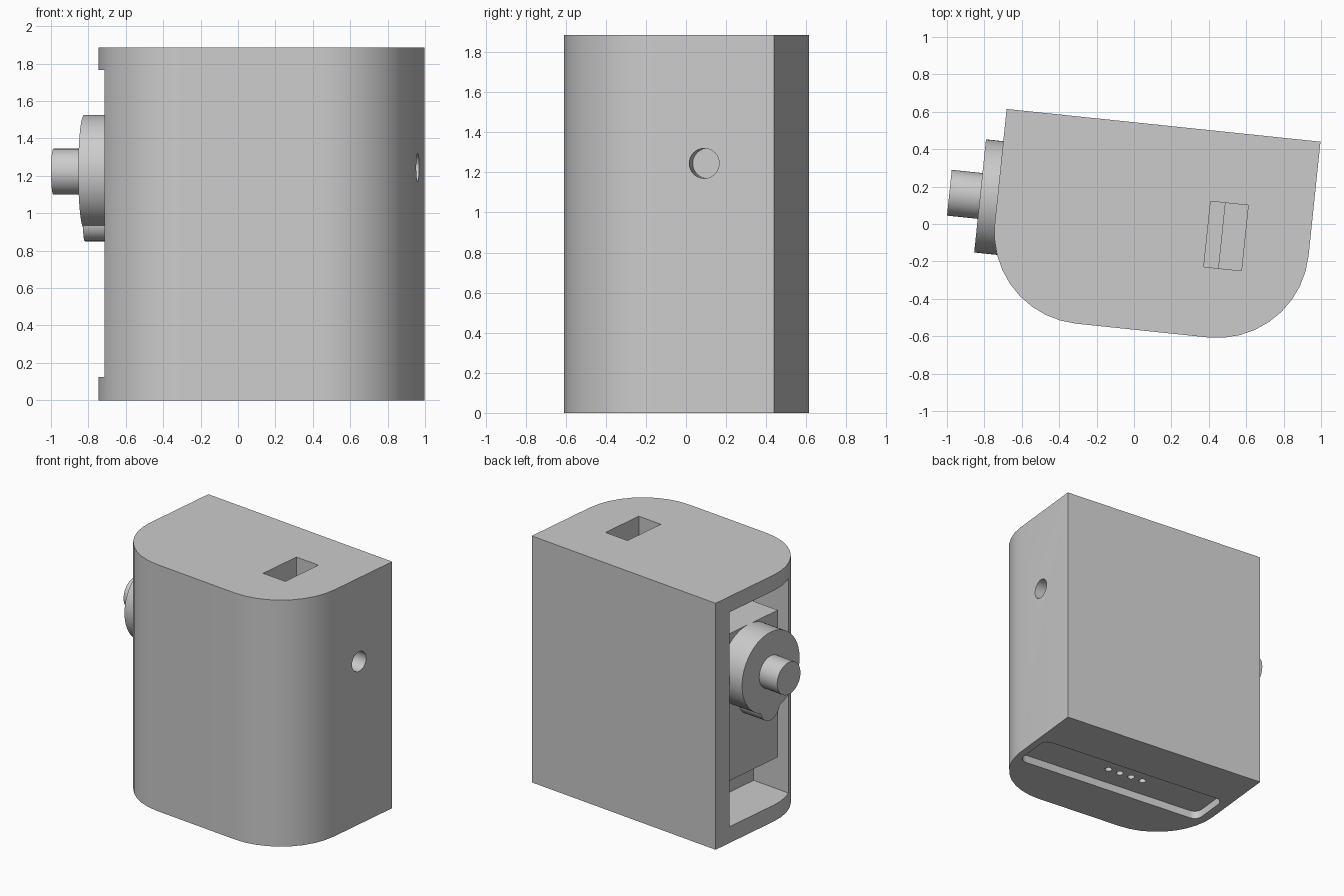
import bpy, bmesh, math
from mathutils import Matrix, Vector

if "Cube" in bpy.data.objects:
    bpy.data.objects.remove(bpy.data.objects["Cube"], do_unlink=True)

TURN = math.radians(-5.95)   # whole model is turned slightly about z
HEIGHT = 1.885
LEFT, RIGHT, FRONT, BACK = -0.741, 0.946, -0.562, 0.541

grey = bpy.data.materials.new("plain grey")
grey.use_nodes = True
grey.diffuse_color = (0.6, 0.6, 0.6, 1)
grey.node_tree.nodes["Principled BSDF"].inputs["Base Color"].default_value = (0.6, 0.6, 0.6, 1)


def make(name, bm):
    bmesh.ops.recalc_face_normals(bm, faces=bm.faces)
    mesh = bpy.data.meshes.new(name)
    bm.to_mesh(mesh)
    bm.free()
    mesh.materials.append(grey)
    obj = bpy.data.objects.new(name, mesh)
    bpy.context.collection.objects.link(obj)
    return obj


def prism(name, outline, z0, z1):
    bm = bmesh.new()
    face = bm.faces.new([bm.verts.new((x, y, z0)) for x, y in outline])
    top = bmesh.ops.extrude_face_region(bm, geom=[face])["geom"]
    bmesh.ops.translate(bm, vec=(0, 0, z1 - z0),
                        verts=[g for g in top if isinstance(g, bmesh.types.BMVert)])
    return make(name, bm)


def rounded(x0, x1, y0, y1, radii, steps):
    """Rectangle outline; radii run front left, front right, back right, back left."""
    corners = [(x0, y0, 1, 1), (x1, y0, -1, 1), (x1, y1, -1, -1), (x0, y1, 1, -1)]
    points = []
    for i, ((x, y, sx, sy), r) in enumerate(zip(corners, radii)):
        if r == 0:
            points.append((x, y))
            continue
        for k in range(steps + 1):
            a = math.pi + (i + k / steps) * math.pi / 2
            points.append((x + sx * r + r * math.cos(a), y + sy * r + r * math.sin(a)))
    return points


def box(name, x0, x1, y0, y1, z0, z1):
    return prism(name, rounded(x0, x1, y0, y1, (0, 0, 0, 0), 1), z0, z1)


def rod(name, start, end, radius, sides=48):
    start, end = Vector(start), Vector(end)
    axis = end - start
    bm = bmesh.new()
    bmesh.ops.create_cone(bm, cap_ends=True, segments=sides, radius1=radius,
                          radius2=radius, depth=axis.length)
    spin = axis.to_track_quat('Z', 'Y').to_matrix().to_4x4()
    bm.transform(Matrix.Translation((start + end) / 2) @ spin)
    return make(name, bm)


def activate(obj):
    bpy.ops.object.select_all(action='DESELECT')
    obj.select_set(True)
    bpy.context.view_layer.objects.active = obj


def combine(obj, other, operation):
    activate(obj)
    mod = obj.modifiers.new("bool", 'BOOLEAN')
    mod.operation, mod.solver, mod.object = operation, 'EXACT', other
    bpy.ops.object.modifier_apply(modifier=mod.name)
    bpy.data.objects.remove(other, do_unlink=True)


# Housing with two large rounded front corners
housing = prism("housing", rounded(LEFT, RIGHT, FRONT, BACK, (0.49, 0.49, 0, 0), 9), 0, HEIGHT)

# Motor bay, top slot with a step, side hole and shallow bottom recess
cutters = [
    box("motor_bay", -0.9, -0.37, -0.29, 0.393, 0.125, 1.765),
    box("slot_deep", 0.475, 0.597, -0.189, 0.163, 0.25, 2),
    box("slot_step", 0.395, 0.5, -0.189, 0.163, 0.6, 2.05),
    rod("side_hole", (0.78, 0.19, 1.245), (1.1, 0.19, 1.245), 0.075, 32),
    prism("bottom_recess", rounded(-0.67, 0.89, -0.175, 0.165, [0.06] * 4, 5), -0.1, 0.06),
]
# Row of pin holes in the recess
for i in range(7):
    x = 0.514 - 0.099 * i
    cutters.append(rod("pin_hole", (x, -0.011, -0.05), (x, -0.011, 0.3), 0.026, 16))
for cutter in cutters:
    combine(housing, cutter, 'DIFFERENCE')

# Motor: body, mounting boss, small lower boss and output shaft on one axis
AXIS_Y, AXIS_Z = 0.064, 1.222
motor = box("motor_body", -0.634, -0.36, -0.24, 0.368, 0.4, 1.525)
boss = rod("motor_boss", (-0.62, AXIS_Y, AXIS_Z), (-0.834, AXIS_Y, AXIS_Z), 0.304, 64)
small_boss = rod("lower_boss", (-0.62, AXIS_Y, 0.95), (-0.83, AXIS_Y, 0.95), 0.1, 32)
shaft = rod("output_shaft", (-0.8, AXIS_Y, AXIS_Z), (-0.999, AXIS_Y, AXIS_Z), 0.123)

# Turn every part and smooth the curved walls
for part in (housing, motor, boss, small_boss, shaft):
    part.rotation_euler.z = TURN
    activate(part)
    bpy.ops.object.shade_smooth_by_angle(angle=math.radians(30))
